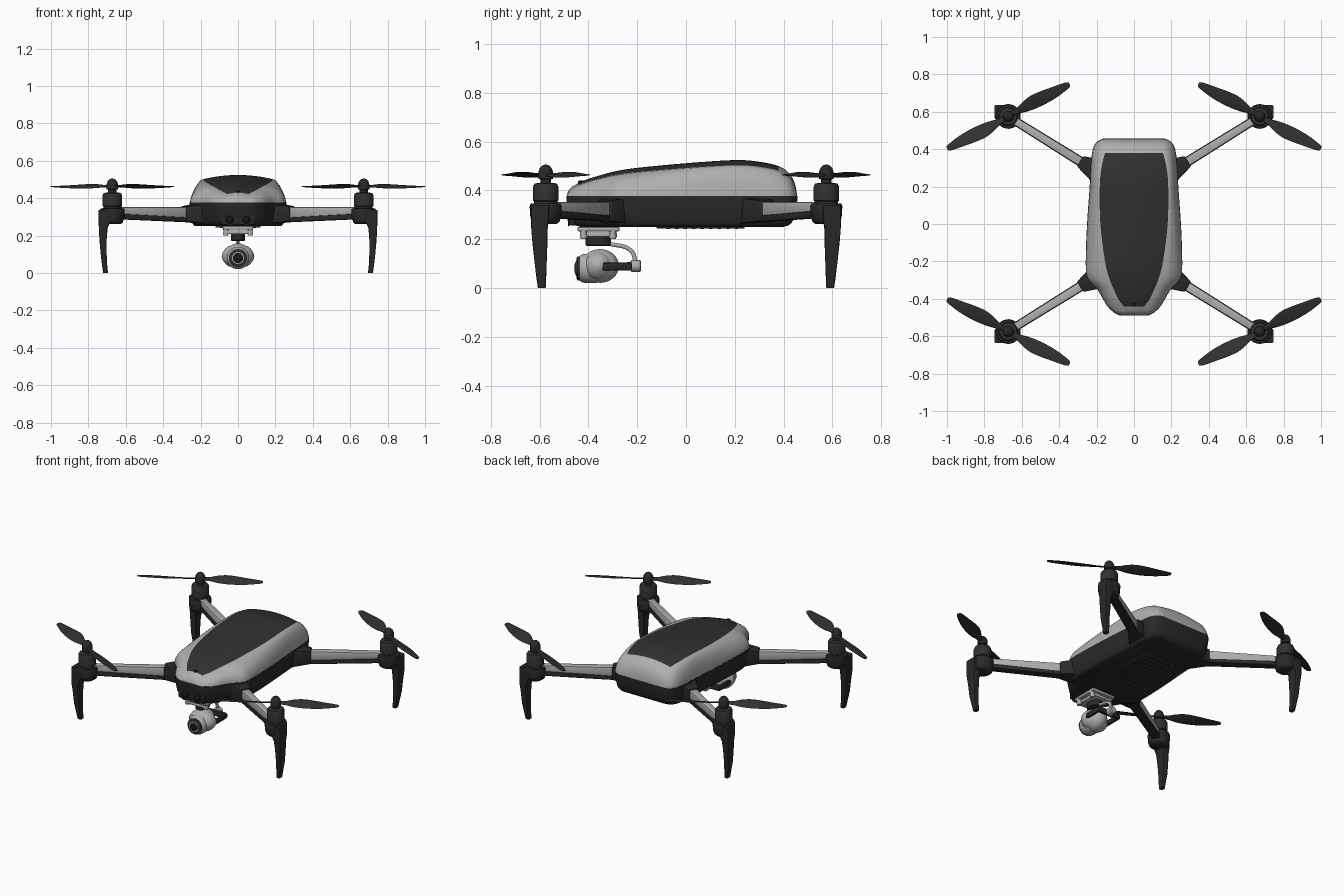
import bpy, bmesh, math
from mathutils import Matrix, Vector

if "Cube" in bpy.data.objects:
    bpy.data.objects.remove(bpy.data.objects["Cube"])


def mat(name, r, g, b):
    m = bpy.data.materials.new(name)
    m.diffuse_color = (r, g, b, 1)
    m.use_nodes = True
    m.node_tree.nodes["Principled BSDF"].inputs["Base Color"].default_value = m.diffuse_color
    return m


GREY = mat("shell grey", .43, .43, .43)
DARK = mat("panel charcoal", .03, .03, .03)
BODY = mat("body black", .022, .022, .022)
BLACK = mat("lens black", .008, .008, .008)


def finish(name, bm, mats, angle=40):
    bmesh.ops.recalc_face_normals(bm, faces=bm.faces)
    me = bpy.data.meshes.new(name)
    bm.to_mesh(me)
    bm.free()
    for m in mats if isinstance(mats, list) else [mats]:
        me.materials.append(m)
    ob = bpy.data.objects.new(name, me)
    bpy.context.collection.objects.link(ob)
    bpy.ops.object.select_all(action='DESELECT')
    ob.select_set(True)
    bpy.context.view_layer.objects.active = ob
    bpy.ops.object.shade_smooth_by_angle(angle=math.radians(angle))
    return ob


def loft(bm, rings, closed=True):
    """Bridge rings of points and cap both ends; returns faces as (row, column, face)."""
    vs = [[bm.verts.new(p) for p in r] for r in rings]
    n, out = len(vs[0]), []
    for i in range(len(vs) - 1):
        for j in range(n if closed else n - 1):
            k = (j + 1) % n
            out.append((i, j, bm.faces.new((vs[i][j], vs[i][k], vs[i + 1][k], vs[i + 1][j]))))
    bm.faces.new(vs[0])
    bm.faces.new(vs[-1])
    return out


def lathe(name, profile, loc, m, rot=None, seg=32, scale=(1, 1, 1)):
    bm = bmesh.new()
    loft(bm, [[(max(r, .0005) * math.cos(a), max(r, .0005) * math.sin(a), z)
               for a in (2 * math.pi * k / seg for k in range(seg))] for r, z in profile])
    mtx = Matrix.Translation(loc) @ (rot or Matrix()) @ Matrix.Diagonal((*scale, 1))
    bm.transform(mtx)
    return finish(name, bm, m)


def box(name, lo, hi, m, bevel=.004):
    bm = bmesh.new()
    bmesh.ops.create_cube(bm, size=1)
    for v in bm.verts:
        v.co = [lo[i] + (v.co[i] + .5) * (hi[i] - lo[i]) for i in range(3)]
    if bevel:
        bmesh.ops.bevel(bm, geom=bm.edges[:], offset=bevel, segments=2, affect='EDGES', profile=.5)
    return finish(name, bm, m)


def bar(name, a, b, ha, hb, za, zb, m):
    """Tapered horizontal bar from a to b: half widths ha, hb; (bottom, top) za, zb."""
    a, b = Vector((*a, 0)), Vector((*b, 0))
    d = (b - a).normalized()
    s = Vector((-d.y, d.x, 0))
    bm = bmesh.new()
    loft(bm, [[p + s * h * k + Vector((0, 0, z[t])) for k, t in ((-1, 0), (1, 0), (1, 1), (-1, 1))]
              for p, h, z in ((a, ha, za), (b, hb, zb))])
    bmesh.ops.bevel(bm, geom=bm.edges[:], offset=.005, segments=2, affect='EDGES', profile=.5)
    return finish(name, bm, m)


def smooth_rows(rows, n):
    """Catmull-Rom resampling of table rows."""
    out = []
    for i in range(len(rows) - 1):
        q = [rows[max(0, min(len(rows) - 1, i + k))] for k in (-1, 0, 1, 2)]
        for s in range(n):
            t = s / n
            out.append([.5 * (2 * b + (c - a) * t + (2 * a - 5 * b + 4 * c - d) * t * t
                              + (3 * b - a - 3 * c + d) * t ** 3) for a, b, c, d in zip(*q)])
    return out + [list(rows[-1])]


# Body stations: y, half width, top panel half width, top height
rows = smooth_rows([
    (-.488, .075, .025, .385), (-.473, .105, .04, .41), (-.44, .14, .055, .43),
    (-.40, .165, .085, .447), (-.35, .195, .108, .462), (-.29, .248, .132, .478),
    (-.20, .257, .155, .492), (0, .25, .18, .511), (.2, .236, .183, .524),
    (.3, .231, .174, .517), (.38, .223, .155, .499), (.425, .208, .135, .468),
    (.447, .182, .115, .425), (.455, .16, .10, .38)], 4)

# Upper shell with the dark top panel as a face region
ZB, NS, NC = .37, 9, 8
rings = []
for y, w, p, zt in rows:
    zp = zt - .14 * (zt - ZB)
    half = [(p + (w - p) * math.cos(a), ZB + (zp - ZB) * math.sin(a))
            for a in (math.pi / 2 * k / NS for k in range(NS + 1))]
    half += [(p * (1 - k / NC), zp + (zt - zp) * (1 - (1 - k / NC) ** 2)) for k in range(1, NC + 1)]
    rings.append([(x, y, z) for x, z in half] + [(-x, y, z) for x, z in half[-2::-1]])
bm = bmesh.new()
for i, j, f in loft(bm, rings):
    if NS <= j < NS + 2 * NC and 8 <= i < 40:
        f.material_index = 1
finish("upper_shell", bm, [GREY, DARK], 50)

# Lower body: same outline, drawn in towards the belly
outline = [(w, y) for y, w, _, _ in rows] + [(-w, y) for y, w, _, _ in rows[::-1]]
bm = bmesh.new()
loft(bm, [[(x * s, -.015 + (y + .015) * s, z) for x, y in outline]
          for z, s in ((.376, 1.004), (.362, 1.004), (.32, .99), (.28, .97), (.265, .95), (.256, .925), (.25, .88))])
finish("lower_body", bm, BODY)

# Belly vent panel
box("belly_panel", (-.12, -.12, .244), (.12, .24, .252), DARK, .002)
for k in range(9):
    y = -.08 + k * .035
    box("belly_vent_rib", (-.095, y, .241), (.095, y + .014, .246), BODY, 0)

# Front sensor recess with two eyes
RX = Matrix.Rotation(math.pi / 2, 4, 'X')
box("front_sensor_panel", (-.092, -.478, .256), (.092, -.43, .325), BODY, .008)
for sx in (-1, 1):
    lathe("sensor_rim", [(.03, 0), (.03, .008), (.023, .008), (.02, .003)], (sx * .045, -.476, .284), DARK, RX, 24)
    lathe("sensor_eye", [(.022, 0), (.018, .006), (.008, .009), (0, .01)], (sx * .045, -.476, .284), BLACK, RX, 24)
lathe("nose_button", [(.012, 0), (.012, .01), (.008, .012)], (0, -.43, .428), BLACK, seg=16)

# Four arms with motors, propellers and legs
HX, HY = .672, .575
BLADE = smooth_rows([(.015, -.012, .012, .3), (.06, -.017, .016, .36), (.105, -.029, .029, .36),
                     (.16, -.038, .036, .32), (.22, -.042, .03, .27), (.28, -.041, .019, .22),
                     (.335, -.034, .009, .16), (.362, -.028, .002, .13), (.37, -.022, -.004, .12)], 3)
for sx in (-1, 1):
    for sy in (-1, 1):
        tag = ("front" if sy < 0 else "back") + ("_left" if sx < 0 else "_right")
        P = lambda x, y: (sx * x, sy * y)
        bar(tag + "_arm_hinge", P(.17, .27), P(.288, .335), .075, .032, (.262, .372), (.275, .358), BODY)
        bar(tag + "_arm", P(.24, .305), P(.65, .56), .024, .02, (.292, .352), (.315, .352), GREY)
        bar(tag + "_arm_underside", P(.24, .305), P(.65, .56), .027, .023, (.27, .295), (.288, .318), BODY)
        # Motor pod, bell and spinner
        hub = (sx * HX, sy * HY, 0)
        lathe(tag + "_motor_pod", [(.045, .262), (.056, .27), (.063, .29), (.066, .335), (.062, .345), (.045, .347)], hub, BODY)
        lathe(tag + "_motor", [(.048, .345), (.048, .355), (.052, .358), (.052, .415), (.046, .428), (.03, .43)], hub, DARK)
        lathe(tag + "_spinner", [(.022, .428), (.022, .445), (.03, .447), (.03, .475), (.025, .49), (.014, .502), (0, .506)], hub, BODY)
        # Two twisted blades, mirrored per corner
        bm = bmesh.new()
        for flip in (1, -1):
            rings = []
            for u, v0, v1, tw in BLADE:
                c, h, t = (v0 + v1) / 2, (v1 - v0) / 2, .0045 - .007 * u
                ring = []
                for k in range(12):
                    a = 2 * math.pi * k / 12
                    v = c + h * math.cos(a)
                    ring.append((flip * u, flip * v, .464 + v * tw + t * math.sin(a)))
                rings.append(ring)
            loft(bm, rings)
        # The drawn blade belongs to the back left corner
        bm.transform(Matrix.Translation(hub) @ Matrix.Diagonal((-sx, sy, 1, 1)) @ Matrix.Rotation(math.radians(30), 4, 'Z'))
        finish(tag + "_propeller", bm, DARK, 50)
        # Curved tapering leg: z, inner x, outer x, inner y, outer y
        bm = bmesh.new()
        loft(bm, [[(sx * x, sy * y, z) for x, y in ((x0, y0), (x1, y0), (x1, y1), (x0, y1))]
                  for z, x0, x1, y0, y1 in ((.338, .67, .745, .56, .636), (.28, .68, .746, .562, .636),
                                            (.24, .697, .744, .567, .634), (.18, .702, .741, .568, .629),
                                            (.10, .702, .734, .571, .62), (.04, .699, .727, .573, .613),
                                            (0, .695, .721, .575, .607))])
        long_edges = [e for e in bm.edges if abs(e.verts[0].co.z - e.verts[1].co.z) > .01]
        bmesh.ops.bevel(bm, geom=long_edges, offset=.007, segments=2, affect='EDGES', profile=.5)
        finish(tag + "_leg", bm, BODY)

# Gimbal mount under the nose
box("gimbal_plate", (-.082, -.445, .232), (.082, -.272, .25), GREY, .006)
box("gimbal_lower_plate", (-.065, -.435, .208), (.065, -.282, .228), GREY, .006)
for sx in (-1, 1):
    for y in (-.42, -.3):
        lathe("gimbal_damper", [(.012, .2), (.016, .212), (.012, .222), (.016, .234), (.012, .245)], (sx * .065, y, 0), GREY, seg=16)
lathe("gimbal_yaw_motor", [(.036, .172), (.04, .176), (.04, .208)], (0, -.36, 0), BODY, scale=(.95, 1.3, 1))

# Curved tube from the yaw motor to the roll motor
cu = bpy.data.curves.new("tube_path", 'CURVE')
cu.dimensions, cu.bevel_depth, cu.bevel_resolution = '3D', .009, 3
sp = cu.splines.new('BEZIER')
pts = [(0, -.36, .183), (0, -.3, .178), (0, -.225, .152), (0, -.205, .1)]
sp.bezier_points.add(len(pts) - 1)
for b, p in zip(sp.bezier_points, pts):
    b.co, b.handle_left_type, b.handle_right_type = p, 'AUTO', 'AUTO'
cu.materials.append(GREY)
bpy.context.collection.objects.link(bpy.data.objects.new("gimbal_tube", cu))
lathe("gimbal_roll_motor", [(.018, -.022), (.024, -.017), (.024, .017), (.018, .022)], (0, -.206, .09), GREY, RX, 24)

# Fork holding the camera
box("fork_bridge", (-.075, -.245, .072), (.075, -.222, .106), BODY, .006)
for sx in (-1, 1):
    xs = sorted((sx * .064, sx * .082))
    box("fork_side", (xs[0], -.345, .072), (xs[1], -.222, .104), BODY, .006)

# Camera ball, side pods and lens
ball = [(math.sin(a), -math.cos(a)) for a in (math.pi * k / 16 for k in range(17))]
lathe("camera_ball", ball, (0, -.352, .09), GREY, scale=(.066, .077, .069))
RY = Matrix.Rotation(math.pi / 2, 4, 'Y')
for sx in (-1, 1):
    lathe("camera_side_pod", [(.058, .03), (.054, .05), (.042, .066), (.024, .08), (.008, .086), (0, .087)],
          (0, -.36, .09), GREY, RY if sx > 0 else RY.inverted())
lathe("camera_front", [(.06, 0), (.06, .05), (.055, .066), (.047, .073)], (0, -.365, .08), GREY, RX)
lathe("lens_face", [(.049, 0), (.049, .012), (.044, .016)], (0, -.432, .08), DARK, RX)
lathe("lens_ring", [(.032, 0), (.032, .004), (.028, .005)], (0, -.447, .08), GREY, RX)
lathe("lens_glass", [(.028, 0), (.026, .004), (.014, .008), (0, .009)], (0, -.449, .08), BLACK, RX)
